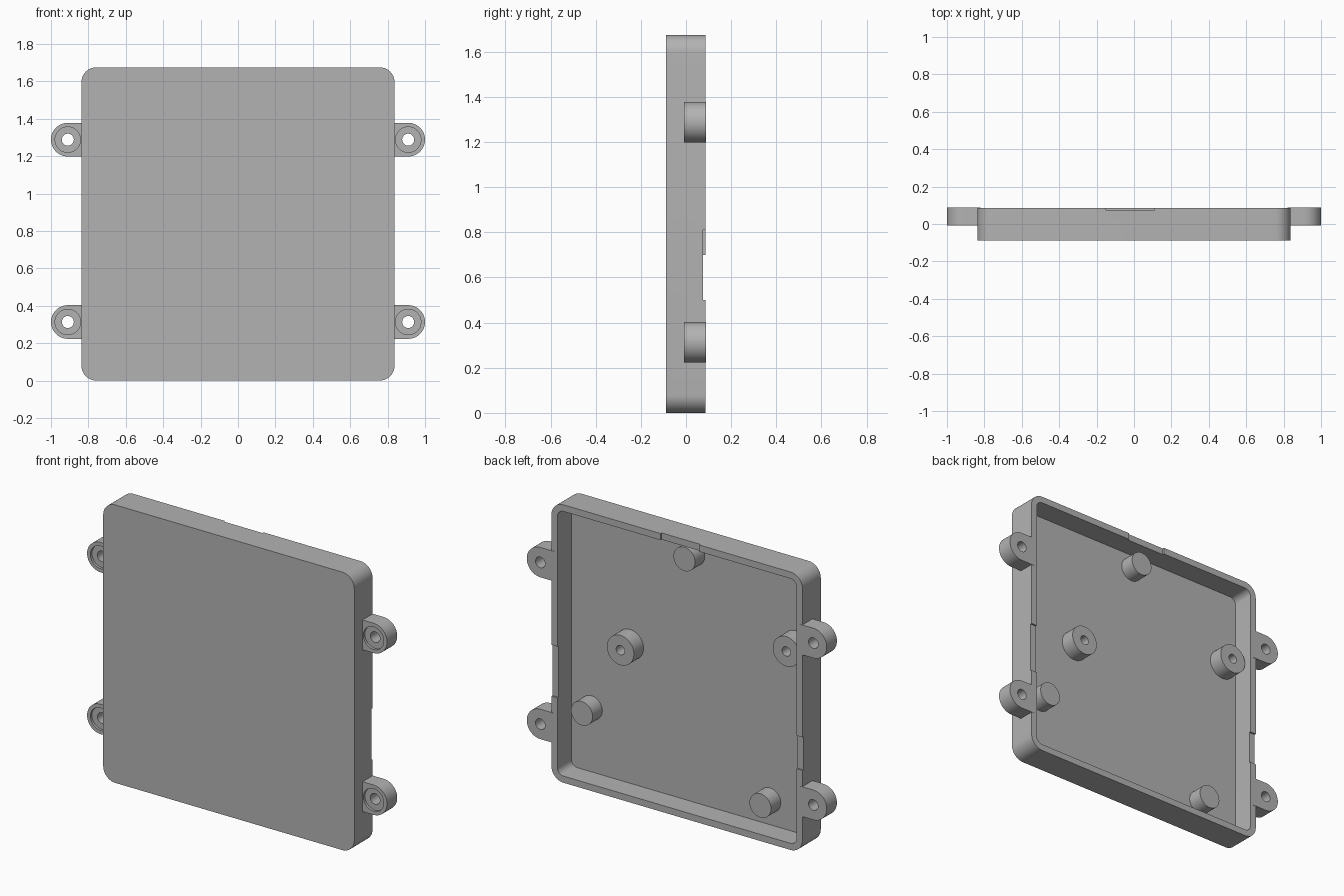
import bpy, bmesh, math

if "Cube" in bpy.data.objects:
    bpy.data.objects.remove(bpy.data.objects["Cube"], do_unlink=True)

HALF, TOP = 0.837, 1.675        # half width and height of the tray
FRONT, BACK = -0.088, 0.086     # outer face and rim
FLOOR = -0.047                  # inner face of the panel
WALL = 0.04
MID = TOP / 2

grey = bpy.data.materials.new("plain_grey")
grey.use_nodes = True
colour = (0.45, 0.45, 0.45, 1)
grey.diffuse_color = colour
grey.node_tree.nodes["Principled BSDF"].inputs["Base Color"].default_value = colour


def arc(cx, cz, r, start, end, n):
    """Points of an arc in the xz plane, angles in degrees."""
    angles = [math.radians(start + (end - start) * i / n) for i in range(n + 1)]
    return [(cx + r * math.cos(a), cz + r * math.sin(a)) for a in angles]


def circle(cx, cz, r, n=40):
    return arc(cx, cz, r, 0, 360, n)[:-1]


def rounded(half_w, half_h, r):
    pts = []
    for i, (sx, sz) in enumerate([(1, 1), (-1, 1), (-1, -1), (1, -1)]):
        pts += arc(sx * (half_w - r), MID + sz * (half_h - r), r, 90 * i, 90 * i + 90, 10)
    return pts


def rectangle(x0, x1, z0, z1):
    return [(x0, z0), (x1, z0), (x1, z1), (x0, z1)]


def prism(name, outline, y0, y1):
    """Extrude an xz outline from y0 to y1."""
    bm = bmesh.new()
    face = bm.faces.new([bm.verts.new((x, y0, z)) for x, z in outline])
    extruded = bmesh.ops.extrude_face_region(bm, geom=[face])["geom"]
    verts = [g for g in extruded if isinstance(g, bmesh.types.BMVert)]
    bmesh.ops.translate(bm, verts=verts, vec=(0, y1 - y0, 0))
    bmesh.ops.recalc_face_normals(bm, faces=bm.faces)
    mesh = bpy.data.meshes.new(name)
    bm.to_mesh(mesh)
    bm.free()
    mesh.materials.append(grey)
    obj = bpy.data.objects.new(name, mesh)
    bpy.context.collection.objects.link(obj)
    return obj


def select(obj):
    bpy.ops.object.select_all(action="DESELECT")
    obj.select_set(True)
    bpy.context.view_layer.objects.active = obj


def cut(obj, outline, y0, y1):
    cutter = prism("cutter", outline, y0, y1)
    cutter.hide_render = True
    select(obj)
    mod = obj.modifiers.new("cut", "BOOLEAN")
    mod.operation, mod.solver, mod.object = "DIFFERENCE", "EXACT", cutter
    bpy.ops.object.modifier_apply(modifier=mod.name)
    bpy.data.objects.remove(cutter, do_unlink=True)


def smooth(obj):
    select(obj)
    bpy.ops.object.shade_smooth_by_angle(angle=math.radians(30))


# Open tray with rounded corners
tray = prism("tray", rounded(HALF, MID, 0.08), FRONT, BACK)
cut(tray, rounded(HALF - WALL, MID - WALL, 0.04), FLOOR, 0.2)

# Shallow notches in the rim: top, left and right walls
for notch in [(-0.15, 0.11, 1.6, 1.75), (0.75, 0.9, 0.5, 0.81), (-0.9, -0.75, 0.5, 0.7)]:
    cut(tray, rectangle(*notch), BACK - 0.01, 0.2)
smooth(tray)

# Four screw lugs with a countersunk hole
for side, s in (("left", 1), ("right", -1)):
    for level, z in (("lower", 0.313), ("upper", 1.288)):
        r, x = 0.09, 0.91
        outline = arc(x, z, r, -90, 90, 24) + [(0.82, z + r), (0.82, z - r)]
        lug = prism(f"{level}_{side}_lug", [(s * px, pz) for px, pz in outline], -0.009, 0.088)
        cut(lug, circle(s * x, z, 0.032), -0.1, 0.2)
        cut(lug, circle(s * x, z, 0.068), -0.1, 0.006)
        smooth(lug)

# Standoffs on the inside: two wide with screw holes, three plain
for name, x, z, r, hole in [
    ("left_screw_post", 0.406, 0.877, 0.09, True),
    ("right_screw_post", -0.70, 1.165, 0.09, True),
    ("top_support_post", -0.02, 1.54, 0.072, False),
    ("left_support_post", 0.663, 0.427, 0.072, False),
    ("bottom_support_post", -0.527, 0.19, 0.072, False),
]:
    post = prism(name, circle(x, z, r), FLOOR - 0.01, 0.045)
    if hole:
        cut(post, circle(x, z, 0.028), FLOOR, 0.2)
    smooth(post)
